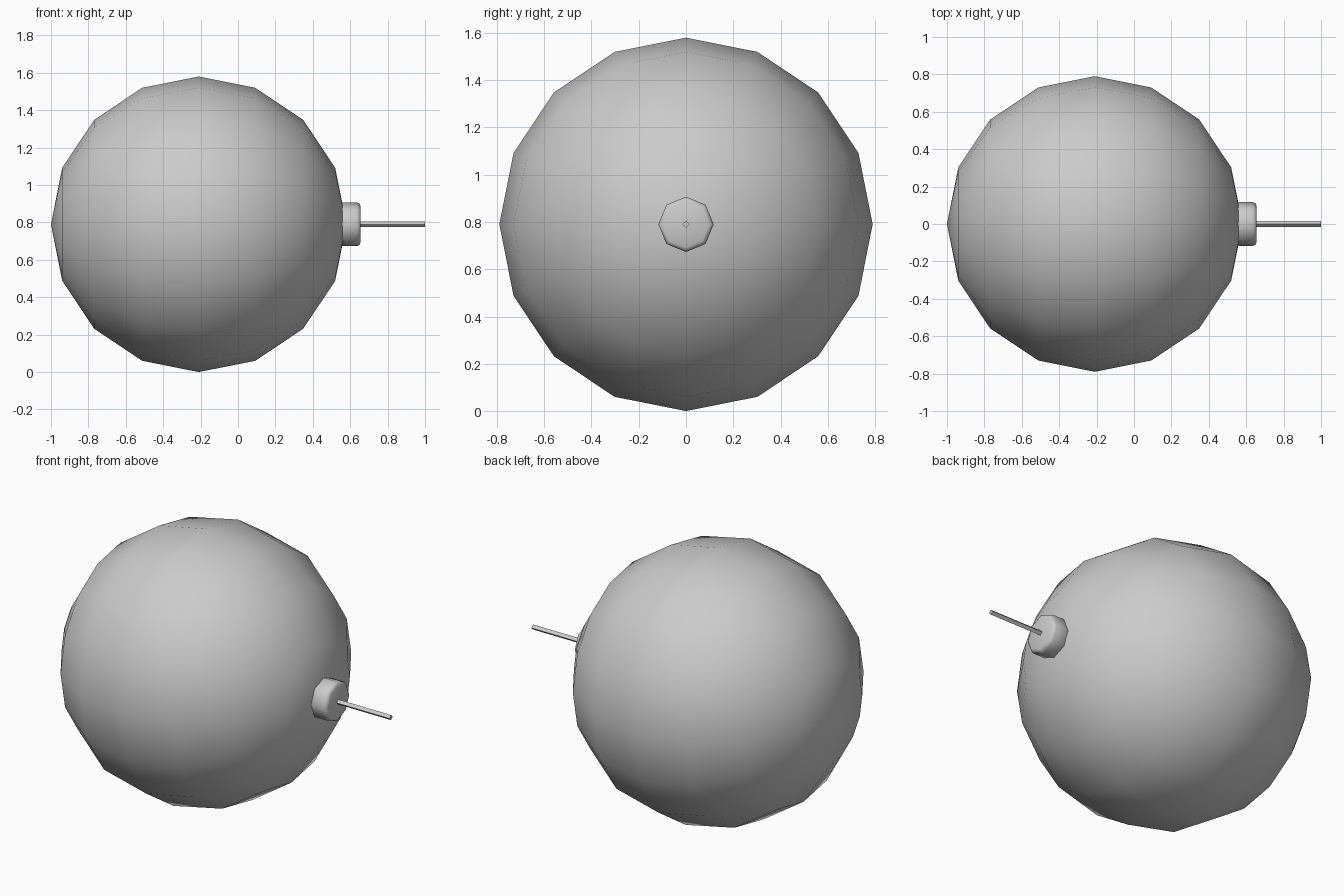
import bpy, math

if "Cube" in bpy.data.objects:
    bpy.data.objects.remove(bpy.data.objects["Cube"])

CX, CZ, R = -0.21, 0.79, 0.79


def lathe_x(name, profile, sides):
    """Revolve (x, radius) points around the model's horizontal axis; radius 0 makes a pole."""
    verts, faces, rings = [], [], []
    for x, r in profile:
        start = len(verts)
        n = 1 if r == 0 else sides
        for i in range(n):
            a = 2 * math.pi * i / sides
            verts.append((x, r * math.cos(a), CZ + r * math.sin(a)))
        rings.append([start + (i % n) for i in range(sides)])
    for a, b in zip(rings, rings[1:]):
        for i in range(sides):
            j = (i + 1) % sides
            quad = [a[i], a[j], b[j], b[i]]
            faces.append(list(dict.fromkeys(quad)))
    # Flat ends where the profile does not finish at a pole
    if profile[0][1] > 0:
        faces.append(rings[0][::-1])
    if profile[-1][1] > 0:
        faces.append(rings[-1])
    mesh = bpy.data.meshes.new(name)
    mesh.from_pydata(verts, [], faces)
    obj = bpy.data.objects.new(name, mesh)
    bpy.context.collection.objects.link(obj)
    bpy.context.view_layer.objects.active = obj
    bpy.ops.object.select_all(action='DESELECT')
    obj.select_set(True)
    bpy.ops.object.mode_set(mode='EDIT')
    bpy.ops.mesh.select_all(action='SELECT')
    bpy.ops.mesh.normals_make_consistent(inside=False)
    bpy.ops.object.mode_set(mode='OBJECT')
    bpy.ops.object.shade_smooth_by_angle(angle=math.radians(50))
    return obj


# Round body: 16 sides, 8 bands, poles on the x axis
body = [(CX - R * math.cos(math.pi * k / 8),
         0 if k in (0, 8) else R * math.sin(math.pi * k / 8)) for k in range(9)]
lathe_x("bomb_body", body, 16)

# Eight-sided cap with softened rims
lathe_x("cap", [(0.542, 0.098), (0.548, 0.111), (0.561, 0.117), (0.636, 0.117),
                (0.649, 0.111), (0.655, 0.098)], 8)

# Thin four-sided fuse
lathe_x("fuse", [(0.645, 0.015), (1.0, 0.015)], 4)
